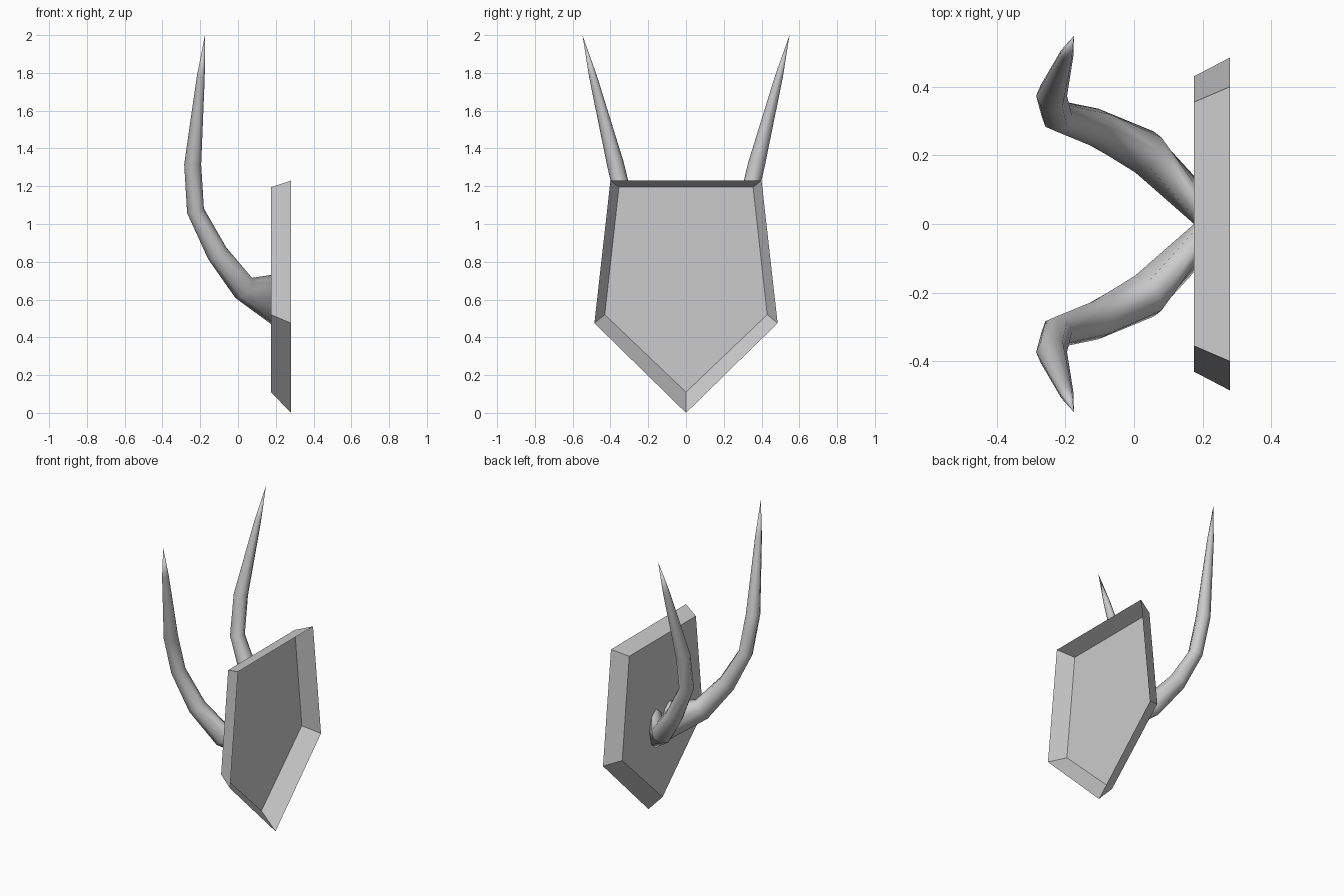
import bpy
import bmesh
from math import cos, sin, tau
from mathutils import Vector

if "Cube" in bpy.data.objects:
    bpy.data.objects.remove(bpy.data.objects["Cube"])

SIDES = 8

grey = bpy.data.materials.new("plain grey")
grey.use_nodes = True
grey.diffuse_color = (0.6, 0.6, 0.6, 1)
grey.node_tree.nodes["Principled BSDF"].inputs["Base Color"].default_value = (0.6, 0.6, 0.6, 1)


def finish(bm, name, smooth):
    bmesh.ops.recalc_face_normals(bm, faces=bm.faces)
    for face in bm.faces:
        face.smooth = smooth
    mesh = bpy.data.meshes.new(name)
    bm.to_mesh(mesh)
    bm.free()
    mesh.materials.append(grey)
    obj = bpy.data.objects.new(name, mesh)
    bpy.context.collection.objects.link(obj)
    return obj


def bridge(bm, a, b):
    for i in range(len(a)):
        j = (i + 1) % len(a)
        bm.faces.new((a[i], a[j], b[j], b[i]))


# Plaque: shield-shaped panel with flared walls, open at the back
def shield(bm, x, half):
    outline = half + [(-y, z) for y, z in reversed(half[1:])]
    return [bm.verts.new((x, y, z)) for y, z in outline]


bm = bmesh.new()
panel = shield(bm, 0.175, [(0, 0.11), (0.43, 0.52), (0.355, 1.195)])
rim = shield(bm, 0.28, [(0, 0), (0.485, 0.475), (0.40, 1.23)])
bm.faces.new(panel)
bridge(bm, panel, rim)
finish(bm, "wall_plaque", False)

# Horn spine: x, y, z, radius
SPINE = [
    (0.175, 0.07, 0.60, 0.07),
    (0.03, 0.21, 0.662, 0.069),
    (-0.11, 0.28, 0.845, 0.057),
    (-0.225, 0.315, 1.07, 0.046),
    (-0.24, 0.373, 1.315, 0.045),
    (-0.197, 0.492, 1.78, 0.021),
]
TIP = Vector((-0.175, 0.548, 2.0))


def horn(name, side):
    bm = bmesh.new()
    centres = [Vector(p[:3]) for p in SPINE] + [TIP]
    rings = []
    for k, (x, y, z, radius) in enumerate(SPINE):
        # The base ring lies flat on the panel, taller than it is wide
        if k == 0:
            tangent, tall = Vector((-1, 0, 0)), 0.13
        else:
            before = (centres[k] - centres[k - 1]).normalized()
            after = (centres[k + 1] - centres[k]).normalized()
            tangent, tall = (before + after).normalized(), radius
        across = Vector((0, 1, 0))
        across = (across - tangent * tangent.y).normalized()
        down = tangent.cross(across)
        ring = []
        for i in range(SIDES):
            a = tau * i / SIDES
            p = centres[k] + across * radius * cos(a) + down * tall * sin(a)
            ring.append(bm.verts.new((p.x, p.y * side, p.z)))
        rings.append(ring)
    for a, b in zip(rings, rings[1:]):
        bridge(bm, a, b)
    point = bm.verts.new((TIP.x, TIP.y * side, TIP.z))
    for i in range(SIDES):
        bm.faces.new((rings[-1][i], rings[-1][(i + 1) % SIDES], point))
    finish(bm, name, True)


horn("right_horn", -1)
horn("left_horn", 1)
